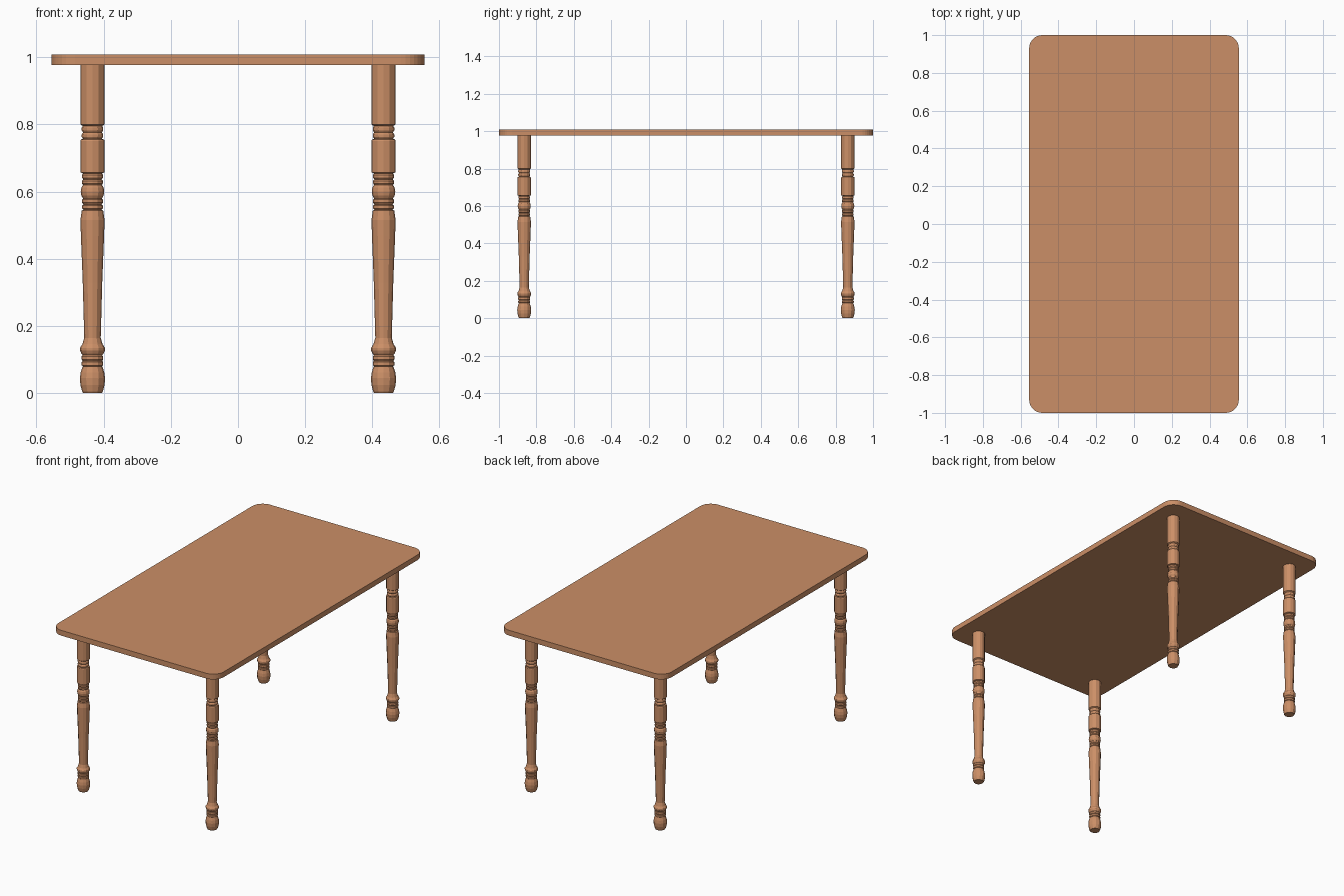
import bpy, bmesh, math

wood = bpy.data.materials.new("warm wood")
wood.diffuse_color = (0.60, 0.275, 0.135, 1)


def finish(bm, name):
    bmesh.ops.recalc_face_normals(bm, faces=bm.faces)
    mesh = bpy.data.meshes.new(name)
    bm.to_mesh(mesh)
    bm.free()
    mesh.materials.append(wood)
    obj = bpy.data.objects.new(name, mesh)
    bpy.context.collection.objects.link(obj)
    return obj


# Table top: rounded rectangle, extruded
HX, HY, R, Z0, Z1 = 0.555, 1.0, 0.07, 0.976, 1.008
bm = bmesh.new()
outline = []
for i, (sx, sy) in enumerate([(1, 1), (-1, 1), (-1, -1), (1, -1)]):
    for k in range(9):
        a = math.pi / 2 * (i + k / 8)
        outline.append(bm.verts.new((sx * (HX - R) + R * math.cos(a),
                                     sy * (HY - R) + R * math.sin(a), Z0)))
face = bm.faces.new(outline)
ext = bmesh.ops.extrude_face_region(bm, geom=[face])
moved = [v for v in ext["geom"] if isinstance(v, bmesh.types.BMVert)]
bmesh.ops.translate(bm, verts=moved, vec=(0, 0, Z1 - Z0))
finish(bm, "table_top")

# Turned leg profile: (radius, height) from foot to top
PROFILE = [
    (0.028, 0.0), (0.031, 0.006), (0.036, 0.025), (0.0375, 0.045), (0.035, 0.062), (0.030, 0.078),
    (0.028, 0.080), (0.032, 0.083), (0.032, 0.093), (0.029, 0.096), (0.032, 0.100), (0.032, 0.110),
    (0.029, 0.113), (0.033, 0.118), (0.037, 0.127), (0.037, 0.135), (0.030, 0.146), (0.0245, 0.165),
    (0.029, 0.33), (0.0345, 0.47), (0.036, 0.515), (0.032, 0.543),
    (0.027, 0.546), (0.031, 0.550), (0.031, 0.558), (0.027, 0.562), (0.031, 0.567), (0.031, 0.576),
    (0.028, 0.579), (0.033, 0.588), (0.035, 0.600), (0.033, 0.612), (0.028, 0.620),
    (0.031, 0.624), (0.031, 0.632), (0.027, 0.636), (0.031, 0.641), (0.031, 0.650), (0.028, 0.654),
    (0.036, 0.657), (0.036, 0.751), (0.034, 0.755),
    (0.028, 0.757), (0.032, 0.763), (0.032, 0.770), (0.028, 0.776), (0.032, 0.782), (0.032, 0.790),
    (0.029, 0.795), (0.036, 0.800), (0.036, 0.978)]
SIDES = 12


def leg(name, x, y):
    bm = bmesh.new()
    rings = [[bm.verts.new((x + r * math.cos(2 * math.pi * k / SIDES),
                            y + r * math.sin(2 * math.pi * k / SIDES), z))
              for k in range(SIDES)] for r, z in PROFILE]
    for a, b in zip(rings, rings[1:]):
        for k in range(SIDES):
            n = (k + 1) % SIDES
            bm.faces.new((a[k], a[n], b[n], b[k]))
    bm.faces.new(rings[0])
    bm.faces.new(rings[-1])
    finish(bm, name)


# Four legs
for ny, y in (("front", -0.865), ("back", 0.865)):
    for nx, x in (("left", -0.433), ("right", 0.433)):
        leg(f"{ny}_{nx}_leg", x, y)
